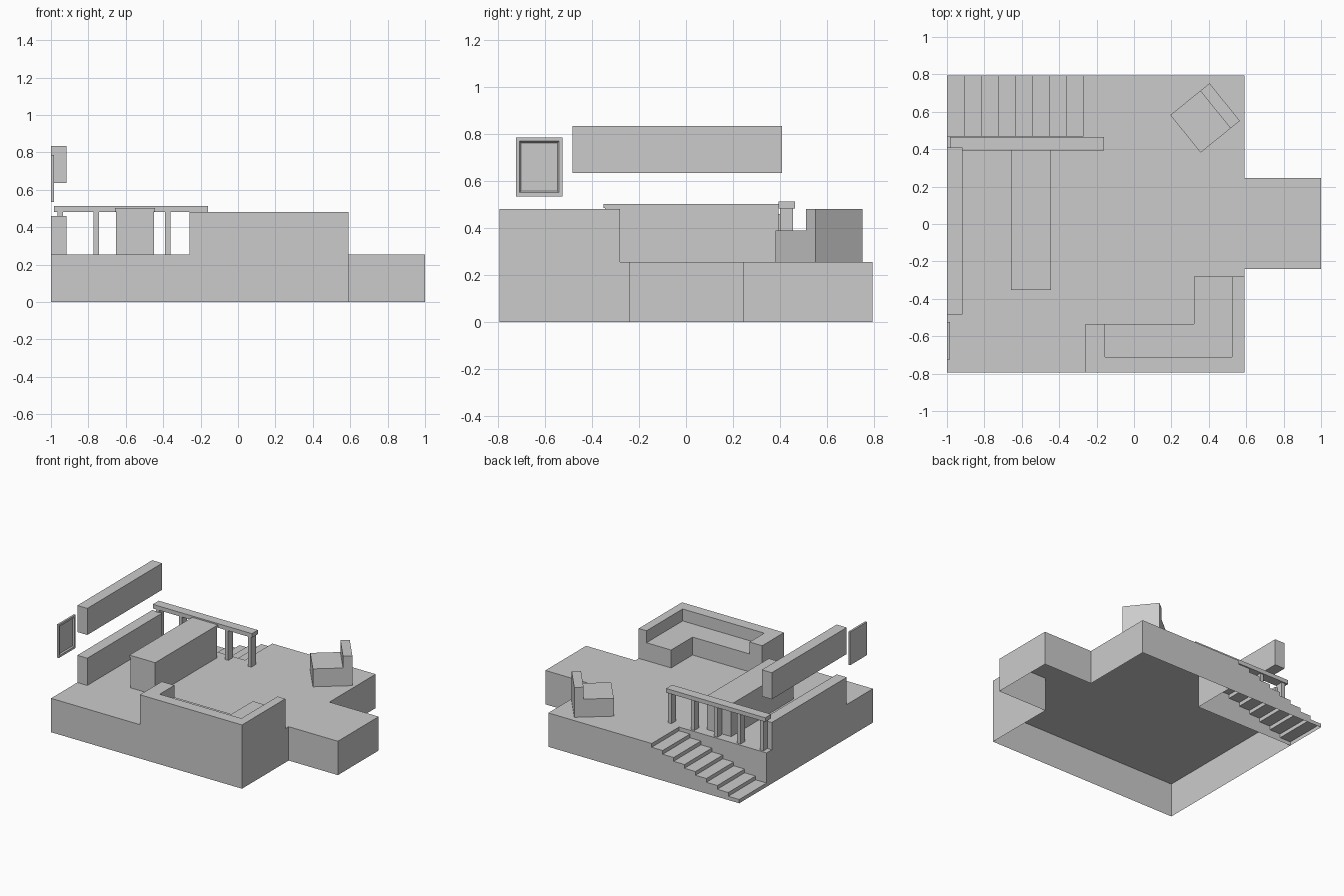
import bpy, bmesh, math
from mathutils import Matrix

if "Cube" in bpy.data.objects:
    bpy.data.objects.remove(bpy.data.objects["Cube"])

FLOOR = 0.255
BACK = 0.795          # half depth of the platform
WELL_X, WELL_Y = -0.18, 0.47


def finish(name, bm):
    bmesh.ops.recalc_face_normals(bm, faces=bm.faces[:])
    me = bpy.data.meshes.new(name)
    bm.to_mesh(me)
    bm.free()
    ob = bpy.data.objects.new(name, me)
    bpy.context.collection.objects.link(ob)
    return ob


def prism(name, outline, z0, z1, bottom=True):
    """Vertical prism from an xy outline, optionally open underneath."""
    bm = bmesh.new()
    lo = [bm.verts.new((x, y, z0)) for x, y in outline]
    hi = [bm.verts.new((x, y, z1)) for x, y in outline]
    bm.faces.new(hi)
    n = len(outline)
    for i in range(n):
        j = (i + 1) % n
        bm.faces.new((lo[i], lo[j], hi[j], hi[i]))
    if bottom:
        bm.faces.new(lo[::-1])
    return finish(name, bm)


def box(name, x0, x1, y0, y1, z0, z1):
    return prism(name, [(x0, y0), (x1, y0), (x1, y1), (x0, y1)], z0, z1)


# Platform shell with side extension and stair notch, open underneath
prism("platform", [(-1, -BACK), (0.59, -BACK), (0.59, -0.24), (1, -0.24),
                   (1, 0.245), (0.59, 0.245), (0.59, BACK), (WELL_X, BACK),
                   (WELL_X, WELL_Y), (-1, WELL_Y)], 0, FLOOR, bottom=False)

# Stairs: nine treads rising towards the platform, open underneath
steps = 9
run, rise = (WELL_X + 1) / steps, FLOOR / steps
profile = [(-1, 0)]
for i in range(steps):
    profile += [(-1 + i * run, (i + 1) * rise), (-1 + (i + 1) * run, (i + 1) * rise)]
bm = bmesh.new()
near = [bm.verts.new((x, WELL_Y, z)) for x, z in profile]
far = [bm.verts.new((x, BACK, z)) for x, z in profile]
for i in range(len(profile) - 1):
    bm.faces.new((near[i], far[i], far[i + 1], near[i + 1]))
bm.faces.new(far + [bm.verts.new((WELL_X, BACK, 0))])
finish("stairs", bm)

# Railing
box("handrail", -0.985, -0.16, 0.393, 0.464, 0.482, 0.513)
for i in range(5):
    x = -0.95 + i * 0.1915
    box(f"railing_post_{i + 1}", x - 0.014, x + 0.014, 0.40, 0.455, FLOOR, 0.482)

# Corner sofa
prism("sofa_seat", [(-0.155, -0.71), (0.525, -0.71), (0.525, -0.28), (0.32, -0.28),
                    (0.32, -0.535), (-0.155, -0.535)], FLOOR, 0.39)
prism("sofa_back", [(-0.26, -BACK), (0.59, -BACK), (0.59, -0.28), (0.525, -0.28),
                    (0.525, -0.71), (-0.155, -0.71), (-0.155, -0.535),
                    (-0.26, -0.535)], FLOOR, 0.48)

# Island counter
box("island_body", -0.652, -0.448, -0.345, 0.393, FLOOR, 0.485)
box("island_top", -0.657, -0.443, -0.352, 0.398, 0.485, 0.503)

# Wall units
box("lower_cabinet", -1, -0.917, -0.483, 0.408, FLOOR, 0.46)
box("upper_cabinet", -1, -0.917, -0.483, 0.408, 0.635, 0.835)

# Armchair, turned towards the room
outline_seat = box("armchair_seat", -0.135, 0.071, -0.129, 0.129, FLOOR, 0.39)
outline_back = box("armchair_back", 0.071, 0.135, -0.129, 0.129, FLOOR, 0.48)
for ob in (outline_seat, outline_back):
    ob.data.transform(Matrix.Translation((0.38, 0.567, 0)) @ Matrix.Rotation(math.radians(39), 4, 'Z'))

# Picture frame with recessed panel
frame = box("picture_frame", -1, -0.985, -0.725, -0.525, 0.535, 0.785)
bm = bmesh.new()
bm.from_mesh(frame.data)
front = max(bm.faces, key=lambda f: f.calc_center_median().x)
bmesh.ops.inset_region(bm, faces=[front], thickness=0.022)
bmesh.ops.inset_region(bm, faces=[front], thickness=0.010, depth=-0.009)
bm.to_mesh(frame.data)
bm.free()
